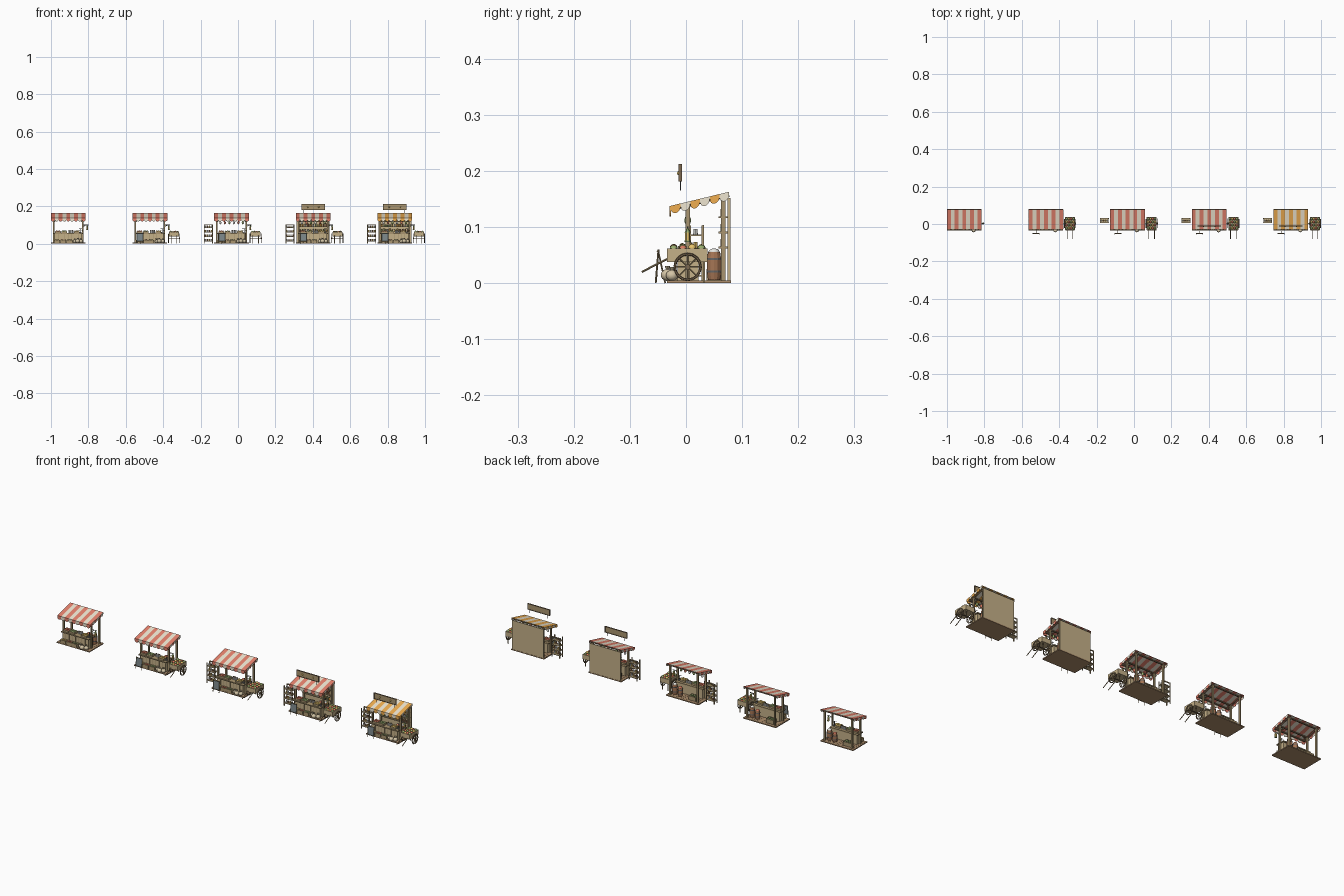
import bpy, bmesh, math, random
from mathutils import Matrix, Vector

if "Cube" in bpy.data.objects:
    bpy.data.objects.remove(bpy.data.objects["Cube"])

random.seed(4)
COL = dict(wood=(.40, .30, .16), tan=(.56, .44, .25), dark=(.20, .14, .08), floor=(.42, .27, .15),
           red=(.78, .22, .15), orange=(.87, .42, .08), cream=(.86, .79, .64), iron=(.13, .13, .13),
           barrel=(.38, .18, .09), green=(.32, .42, .16), apple=(.70, .20, .12), gold=(.80, .55, .15),
           sack=(.66, .56, .38), white=(.80, .80, .76), slate=(.20, .24, .25))
MATS = {}
for k, c in COL.items():
    MATS[k] = bpy.data.materials.new(k)
    MATS[k].diffuse_color = (*c, 1)

parts = {}   # (part name, colour) -> bmesh for the stall being built
CX = 0.0     # centre of the stall being built


def bm_for(part, col):
    return parts.setdefault((part, col), bmesh.new())


def box(part, col, x0, x1, y0, y1, z0, z1, rot=None):
    m = Matrix.Translation((CX + (x0 + x1) / 2, (y0 + y1) / 2, (z0 + z1) / 2))
    if rot:
        m = m @ Matrix.Rotation(rot[0], 4, rot[1])
    bmesh.ops.create_cube(bm_for(part, col), size=1, matrix=m @ Matrix.Diagonal((x1 - x0, y1 - y0, z1 - z0, 1)))


def rod(part, col, a, b, r, r2=None, n=8):
    a, b = Vector(a), Vector(b)
    d = b - a
    m = Matrix.Translation((a + b) / 2 + Vector((CX, 0, 0))) @ d.to_track_quat('Z', 'Y').to_matrix().to_4x4()
    bmesh.ops.create_cone(bm_for(part, col), cap_ends=True, segments=n, radius1=r,
                          radius2=r if r2 is None else r2, depth=d.length, matrix=m)


def ball(part, col, x, y, z, r, sz=1, sx=1):
    m = Matrix.Translation((CX + x, y, z)) @ Matrix.Diagonal((sx, 1, sz, 1))
    v = bmesh.ops.create_uvsphere(bm_for(part, col), u_segments=10, v_segments=7, radius=r, matrix=m)['verts']
    for f in {f for q in v for f in q.link_faces}:
        f.smooth = True


def prism(part, col, pts, vec):
    bm = bm_for(part, col)
    f = bm.faces.new([bm.verts.new((p[0] + CX, p[1], p[2])) for p in pts])
    g = bmesh.ops.extrude_face_region(bm, geom=[f])['geom']
    bmesh.ops.translate(bm, vec=vec, verts=[e for e in g if isinstance(e, bmesh.types.BMVert)])


def flush(prefix):
    for (part, col), bm in parts.items():
        bmesh.ops.recalc_face_normals(bm, faces=bm.faces)
        me = bpy.data.meshes.new(part)
        bm.to_mesh(me)
        bm.free()
        me.materials.append(MATS[col])
        bpy.context.collection.objects.link(bpy.data.objects.new(f"{prefix}_{part}_{col}", me))
    parts.clear()


W, YF, YB, ZF, ZB = .0925, -.027, .077, .138, .163


def roof_z(y):
    return ZF + (ZB - ZF) * (y - YF) / (YB - YF)


def barrel(x, y, r, h, fill):
    prof = [(.006, .82), (.006 + h * .3, 1), (.006 + h * .7, 1), (.006 + h, .82)]
    for (z0, a), (z1, b) in zip(prof, prof[1:]):
        rod('barrel', 'barrel', (x, y, z0), (x, y, z1), r * a, r * b, 12)
    for t in (.28, .72):
        rod('barrel_hoop', 'iron', (x, y, .005 + h * t), (x, y, .009 + h * t), r * 1.04, n=12)
    ball('barrel_contents', fill, x, y, .006 + h, r * .75, .6)


def crate(part, x, y, z, w, d, h, fill):
    t = .0015
    box(part, 'wood', x - w, x + w, y - d, y + d, z, z + t)
    for s in (-1, 1):
        box(part, 'wood', x - w, x + w, y + s * d - t, y + s * d + t, z, z + h)
        box(part, 'wood', x + s * w - t, x + s * w + t, y - d, y + d, z, z + h)
    for i in (-.6, 0, .6):
        for j in (-.5, .5):
            ball(part + '_produce', fill, x + i * w, y + j * d, z + h * .9 + random.uniform(-.001, .001), min(w, d) * .42)


def awning(col):
    n = 9
    s = 2 * W / n
    for i in range(n):
        c = col if i % 2 == 0 else 'cream'
        x = -W + i * s
        # sloped cloth stripe
        prism('awning', c, [(x, YF, ZF - .003), (x, YB, ZB - .003), (x, YB, ZB), (x, YF, ZF)], (s, 0, 0))
        # rounded front scallop
        arc = [(x + s / 2 - s / 2 * math.cos(a), YF, .129 - .010 * math.sin(a))
               for a in [k * math.pi / 8 for k in range(9)]]
        prism('valance', c, [(x, YF, ZF)] + arc + [(x + s, YF, ZF)], (0, -.002, 0))
    # side scallops follow the slope
    m = 6
    d = (YB - YF) / m
    for side in (-1, 1):
        for i in range(m):
            c = col if i % 2 == 0 else 'cream'
            y = YF + i * d
            arc = [(side * (W - .001), yy, roof_z(yy) - .005 - .010 * math.sin(a)) for a in
                   [k * math.pi / 8 for k in range(9)] for yy in [y + d / 2 - d / 2 * math.cos(a)]]
            prism('side_valance', c, [(side * (W - .001), y, roof_z(y))] + arc +
                  [(side * (W - .001), y + d, roof_z(y + d))], (side * .0015, 0, 0))


def base_stall(col):
    box('floor', 'floor', -W, W, -.034, .08, 0, .005)
    for i in range(1, 8):
        y = -.034 + i * .01425
        box('floor_seam', 'dark', -W, W, y - .0004, y + .0004, .005, .0054)
    # posts and roof frame
    for s in (-1, 1):
        for y in (.003, .066):
            box('post', 'wood', s * .078 - .004, s * .078 + .004, y - .004, y + .004, .004, roof_z(y) - .004)
        rod('rafter', 'dark', (s * .078, YF + .002, roof_z(YF) - .006), (s * .078, YB, roof_z(YB) - .006), .003, n=4)
        rod('brace', 'wood', (s * .078, .003, .115), (s * .055, .003, .136), .0022, n=4)
    for y in (YF + .006, .003, .066):
        box('crossbeam', 'dark', -.085, .085, y - .0025, y + .0025, roof_z(y) - .009, roof_z(y) - .004)
    awning(col)
    # counter with plank front
    box('counter', 'tan', -.073, .073, -.014, .022, .005, .052)
    box('counter_top', 'wood', -.078, .078, -.02, .027, .052, .057)
    for i in range(9):
        x = -.072 + i * .018
        box('counter_batten', 'wood', x - .001, x + .001, -.0155, -.0135, .005, .052)
    # goods on the counter
    for x, f in ((-.055, 'apple'), (-.022, 'green'), (.045, 'gold')):
        crate('counter_crate', x, 0, .057, .014, .013, .009, f)
    for x in (.004, .014, .023):
        rod('jar', 'white', (x, .008, .057), (x, .008, .07), .004)
        rod('jar_lid', 'dark', (x, .008, .07), (x, .008, .0725), .0032)
    box('scale', 'iron', .06, .074, -.004, .01, .057, .06)
    rod('scale', 'iron', (.067, .003, .06), (.067, .003, .082), .0015)
    rod('scale', 'iron', (.057, .003, .08), (.077, .003, .08), .001)
    for x in (.058, .076):
        rod('scale_pan', 'gold', (x, .003, .068), (x, .003, .07), .003, .006)
    # crates and sacks in front of the counter
    for x, f in ((-.06, 'gold'), (-.027, 'apple'), (.006, 'green')):
        crate('floor_crate', x, -.024, .005, .014, .008, .016, f)
    for x, y, r in ((.05, -.033, .012), (.035, -.025, .010), (.068, -.025, .011)):
        ball('sack', 'sack', x, y, .005 + r * .8, r, .9)
        rod('sack_neck', 'sack', (x, y, .005 + r * 1.5), (x, y, .008 + r * 1.9), .002, .005)
    # barrels behind the counter
    barrel(.062, .05, .013, .05, 'white')
    barrel(.03, .052, .012, .042, 'apple')
    crate('back_crate', -.045, .05, .005, .02, .012, .02, 'green')
    # bracket with hanging lantern
    rod('lantern_bracket', 'iron', (.08, .003, .1), (.107, .003, .1), .0015)
    rod('lantern_bracket', 'iron', (.08, .003, .09), (.094, .003, .1), .001)
    rod('lantern', 'gold', (.101, .003, .076), (.101, .003, .09), .0045, n=6)
    rod('lantern_cap', 'green', (.101, .003, .09), (.101, .003, .098), .006, .001, 6)
    rod('lantern_cap', 'green', (.101, .003, .073), (.101, .003, .076), .006, n=6)


def cart():
    x0, x1, yf, yb = .104, .154, -.032, .037
    box('cart_bed', 'tan', x0, x1, yf, yb, .038, .042)
    for x in (x0, x1):
        box('cart_side', 'tan', x - .0015, x + .0015, yf, yb, .038, .062)
    for y in (yf, yb):
        box('cart_end', 'tan', x0, x1, y - .0015, y + .0015, .038, .062)
    rod('cart_axle', 'dark', (.098, .003, .029), (.16, .003, .029), .002)
    for x in (.099, .159):
        pts = [Vector((x, .003 + .023 * math.cos(a), .029 + .023 * math.sin(a)))
               for a in [k * math.pi / 8 for k in range(16)]]
        for i, p in enumerate(pts):
            rod('cart_wheel_rim', 'dark', p, pts[(i + 1) % 16], .0024, n=6)
            if i % 2 == 0:
                rod('cart_spoke', 'wood', (x, .003, .029), p, .0013, n=6)
        rod('cart_hub', 'dark', (x - .003, .003, .029), (x + .003, .003, .029), .005)
    for x in (.114, .144):
        rod('cart_handle', 'wood', (x, -.02, .050), (x, -.079, .02), .0018)
        box('cart_leg', 'wood', x - .002, x + .002, .03, .034, 0, .04)
    for i in range(4):
        for j in range(4):
            ball('cart_produce', ('green', 'gold', 'apple')[(i + 2 * j) % 3], .111 + i * .012, -.022 + j * .0165,
                 .061 + random.uniform(-.002, .002), .007)


def easel_board():
    box('easel_panel', 'slate', -.068, -.036, -.052, -.050, .014, .056, (-.08, 'X'))
    for x in (-.069, -.035):
        rod('easel_frame', 'wood', (x, -.054, 0), (x, -.049, .06), .0017, n=4)
    for z in (.013, .057):
        rod('easel_frame', 'wood', (-.069, -.051, z), (-.035, -.051, z), .0017, n=4)
    rod('easel_frame', 'wood', (-.052, -.049, .055), (-.052, -.037, 0), .0015, n=4)


def rack():
    for x in (-.146, -.102):
        for y in (.007, .03):
            box('rack_post', 'wood', x - .002, x + .002, y - .002, y + .002, 0, .103)
    for k, z in enumerate((.012, .036, .060, .084)):
        box('rack_shelf', 'tan', -.147, -.101, .006, .031, z, z + .003)
        for i in range(4):
            x = -.14 + i * .0107
            rod('rack_pot', ('white', 'barrel', 'gold')[(i + k) % 3], (x, .017, z + .003), (x, .017, z + .013), .0042, .0032)
    for z in (.099,):
        box('rack_rail', 'wood', -.148, -.1, .029, .032, z, z + .005)
    # goods hung under the awning
    for i in range(6):
        x = -.06 + i * .024
        rod('hanging_cord', 'dark', (x, .003, .138), (x, .003, .118), .0006, n=5)
        ball('hanging_goods', ('white', 'apple', 'green')[i % 3], x, .003, .112, .006, 1.4)


def wall_and_sign():
    box('back_wall', 'tan', -.088, .088, .074, .079, .005, .152)
    for z in (.062, .089, .116):
        box('wall_shelf', 'wood', -.08, .08, .058, .075, z, z + .003)
        for i in range(11):
            x = -.07 + i * .014
            h = random.uniform(.009, .014)
            rod('shelf_jar', random.choice(('orange', 'gold', 'green', 'white', 'barrel')),
                (x, .066, z + .003), (x, .066, z + .003 + h), .0048)
            rod('shelf_jar_lid', 'dark', (x, .066, z + .003 + h), (x, .066, z + .005 + h), .0036)
    # raised sign board
    box('sign_board', 'wood', -.062, .062, -.0115, -.0085, .181, .211)
    for z in (.181, .209):
        box('sign_frame', 'dark', -.063, .063, -.013, -.007, z, z + .003)
    for s in (-1, 1):
        box('sign_frame', 'dark', s * .0615 - .0015, s * .0615 + .0015, -.013, -.007, .181, .212)
        ball('sign_stud', 'gold', s * .03, -.012, .196, .004)
        rod('sign_hanger', 'iron', (s * .05, -.01, .165), (s * .05, -.01, .182), .001)


# five stalls, each better equipped than the last
for i in range(5):
    CX = -.9075 + .4365 * i
    base_stall('orange' if i == 4 else 'red')
    if i >= 1:
        cart()
        easel_board()
    if i >= 2:
        rack()
    if i >= 3:
        wall_and_sign()
    flush(f"stall{i + 1}")

for m in bpy.data.materials:
    if m.users and not m.is_grease_pencil:
        m.use_nodes = True
        m.node_tree.nodes["Principled BSDF"].inputs["Base Color"].default_value = m.diffuse_color
